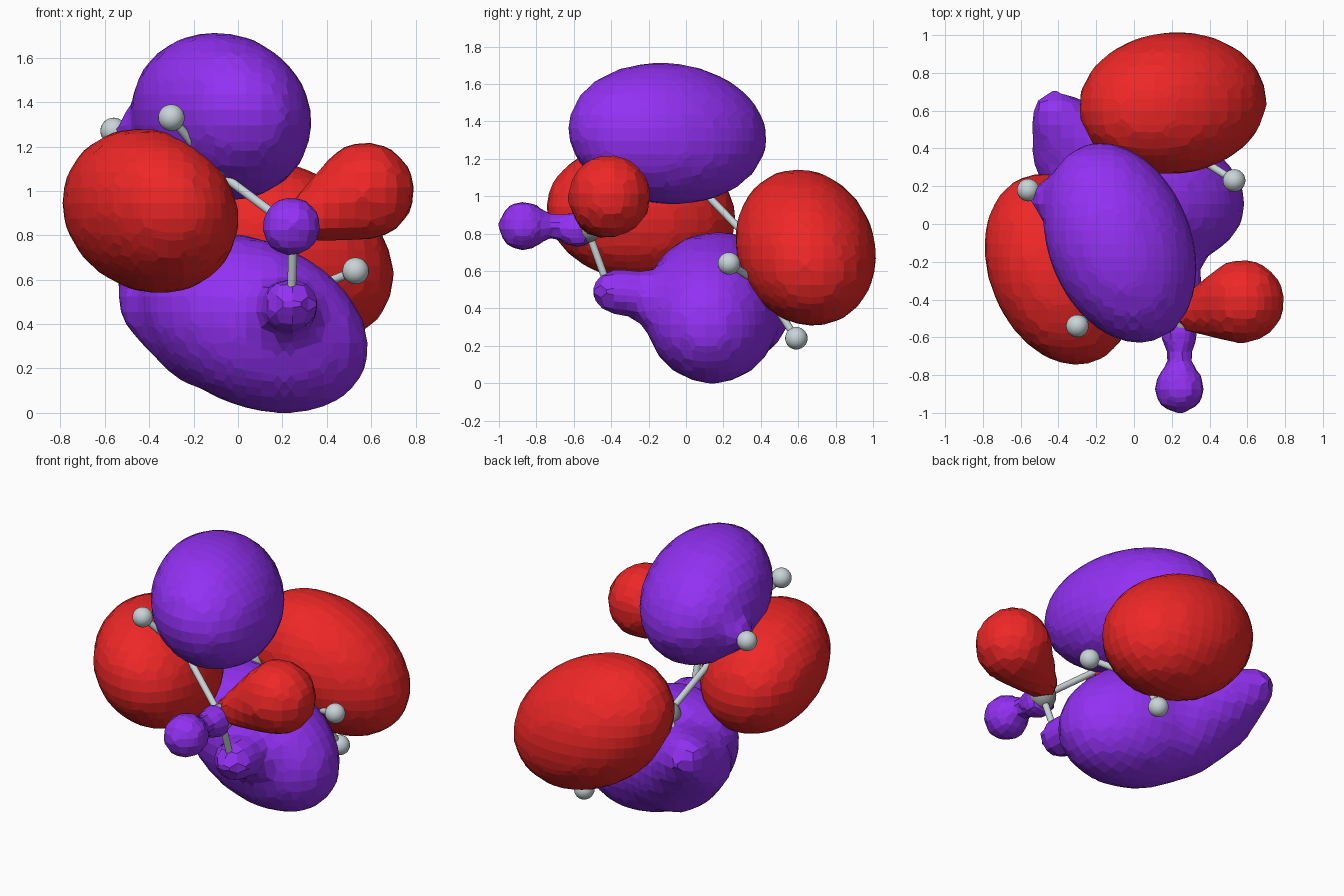
import bpy, bmesh
from mathutils import Vector, Matrix

if "Cube" in bpy.data.objects:
    bpy.data.objects.remove(bpy.data.objects["Cube"])


def material(name, rgb):
    m = bpy.data.materials.new(name)
    m.diffuse_color = (*rgb, 1)
    m.use_nodes = True
    m.node_tree.nodes["Principled BSDF"].inputs["Base Color"].default_value = m.diffuse_color
    return m


PURPLE = material("purple", (0.29, 0.03, 0.90))
RED = material("red", (0.86, 0.02, 0.02))
PALE = material("pale_grey", (0.58, 0.66, 0.68))
GREY = material("grey", (0.33, 0.36, 0.36))


def make(name, bm, mat=None, smooth=False):
    me = bpy.data.meshes.new(name)
    bm.to_mesh(me)
    bm.free()
    ob = bpy.data.objects.new(name, me)
    bpy.context.collection.objects.link(ob)
    if mat:
        me.materials.append(mat)
    for p in me.polygons:
        p.use_smooth = smooth
    return ob


# Atom positions of the twisted chain
ATOMS = {
    "carbon_1": (-.11, -.38, 1.10), "carbon_2": (-.27, .04, 1.08),
    "carbon_3": (-.12, .36, .75), "carbon_4": (.26, .40, .53),
    "carbon_methyl": (.25, -.53, .83),
    "hydrogen_1": (-.30, -.54, 1.33), "hydrogen_2": (-.56, .18, 1.27),
    "hydrogen_3": (-.38, .58, .65), "hydrogen_4a": (.53, .23, .64),
    "hydrogen_4b": (.31, .59, .24), "hydrogen_5a": (.24, -.85, .84),
    "hydrogen_5b": (.24, -.41, .50), "hydrogen_5c": (.55, -.42, .98),
}
ATOMS = {k: Vector(v) for k, v in ATOMS.items()}
BONDS = [("carbon_methyl", "carbon_1"), ("carbon_1", "carbon_2"),
         ("carbon_2", "carbon_3"), ("carbon_3", "carbon_4"),
         ("carbon_1", "hydrogen_1"), ("carbon_2", "hydrogen_2"),
         ("carbon_3", "hydrogen_3"), ("carbon_4", "hydrogen_4a"),
         ("carbon_4", "hydrogen_4b"), ("carbon_methyl", "hydrogen_5a"),
         ("carbon_methyl", "hydrogen_5b"), ("carbon_methyl", "hydrogen_5c")]

# Balls
for name, pos in ATOMS.items():
    carbon = name.startswith("carbon")
    bm = bmesh.new()
    bmesh.ops.create_uvsphere(bm, u_segments=24, v_segments=14,
                              radius=.08 if carbon else .06,
                              matrix=Matrix.Translation(pos))
    make(name, bm, GREY if carbon else PALE, smooth=True)

# Sticks
for i, (a, b) in enumerate(BONDS):
    a, b = ATOMS[a], ATOMS[b]
    d = b - a
    bm = bmesh.new()
    bmesh.ops.create_cone(bm, segments=16, radius1=.02, radius2=.02, depth=d.length,
                          matrix=Matrix.Translation((a + b) / 2)
                          @ d.to_track_quat('Z', 'Y').to_matrix().to_4x4())
    make(f"bond_{i + 1}", bm, PALE, smooth=True)


# Lobes: hulls of ellipsoids, fused into one faceted skin
def ellipsoid(c, normal, along, sizes):
    n = Vector(normal).normalized()
    b = Vector(along)
    b = (b - n * b.dot(n)).normalized()
    rot = Matrix((n, b, n.cross(b))).transposed().to_4x4()
    return Matrix.Translation(c) @ rot @ Matrix.Diagonal((*sizes, 1))


def ball(c, r):
    return Matrix.Translation(c) @ Matrix.Scale(r, 4)


def lobe(name, mat, *groups, voxel=.07):
    total = bmesh.new()
    for group in groups:
        bm = bmesh.new()
        for m in group:
            bmesh.ops.create_icosphere(bm, subdivisions=4, radius=1, matrix=m)
        if len(group) > 1:
            res = bmesh.ops.convex_hull(bm, input=bm.verts)
            junk = {g for g in res["geom_interior"] + res["geom_unused"]
                    if isinstance(g, bmesh.types.BMVert)}
            bmesh.ops.delete(bm, geom=list(junk), context='VERTS')
        tmp = bpy.data.meshes.new("tmp")
        bm.to_mesh(tmp)
        bm.free()
        total.from_mesh(tmp)
        bpy.data.meshes.remove(tmp)
    ob = make(name, total, mat)
    mod = ob.modifiers.new("skin", 'REMESH')
    mod.mode = 'VOXEL'
    mod.voxel_size = voxel
    return ob


A = ATOMS
N1, B1 = Vector((.637, .289, .715)), A["carbon_2"] - A["carbon_1"]
N2, B2 = Vector((.20, .77, .55)), A["carbon_4"] - A["carbon_3"]
N3, B3 = Vector((.30, .77, .50)), Vector((.87, -.14, -.42))
M1 = (A["carbon_1"] + A["carbon_2"]) / 2
M2 = (A["carbon_3"] + A["carbon_4"]) / 2


def root(mid, n, b, side):
    # narrow foot of a lobe, close to its bond
    return ellipsoid(mid + n * side * .04, n, b, (.03, .30, .20))


lobe("upper_lobe", PURPLE,
     [ellipsoid((-.075, -.10, 1.335), N1, B1, (.36, .555, .40)), root(M1, N1, B1, 1)],
     [ball((-.51, .16, 1.28), .06), ball((-.33, .08, 1.24), .15)])
lobe("left_lobe", RED,
     [ellipsoid((-.395, -.24, .91), N1, B1, (.345, .53, .40)), root(M1, N1, B1, -1)])
lobe("back_lobe", RED,
     [ellipsoid((.205, .64, .725), N2, B2, (.365, .53, .395)), root(M2, N2, B2, 1)])
lobe("lower_lobe", PURPLE,
     [ellipsoid((.075, .14, .40), N3, B3, (.36, .54, .38)), root(M2, N2, B2, -1)],
     [ball((-.42, .585, .64), .125), ball((-.34, .36, .50), .20),
      ball((-.10, .25, .41), .31)],
     [ball((.24, -.38, .49), .125), ball((.20, -.08, .45), .14)])

# Methyl lobes
lobe("methyl_red_lobe", RED,
     [ball((.575, -.41, 1.0), .225), ball((.28, -.48, .86), .09)])
lobe("methyl_purple_lobe", PURPLE,
     [ball((.24, -.87, .84), .135)],
     [ball((.24, -.86, .84), .10), ball((.24, -.70, .84), .06)],
     [ball((.24, -.70, .84), .06), ball((.24, -.58, .82), .10)], voxel=.05)
